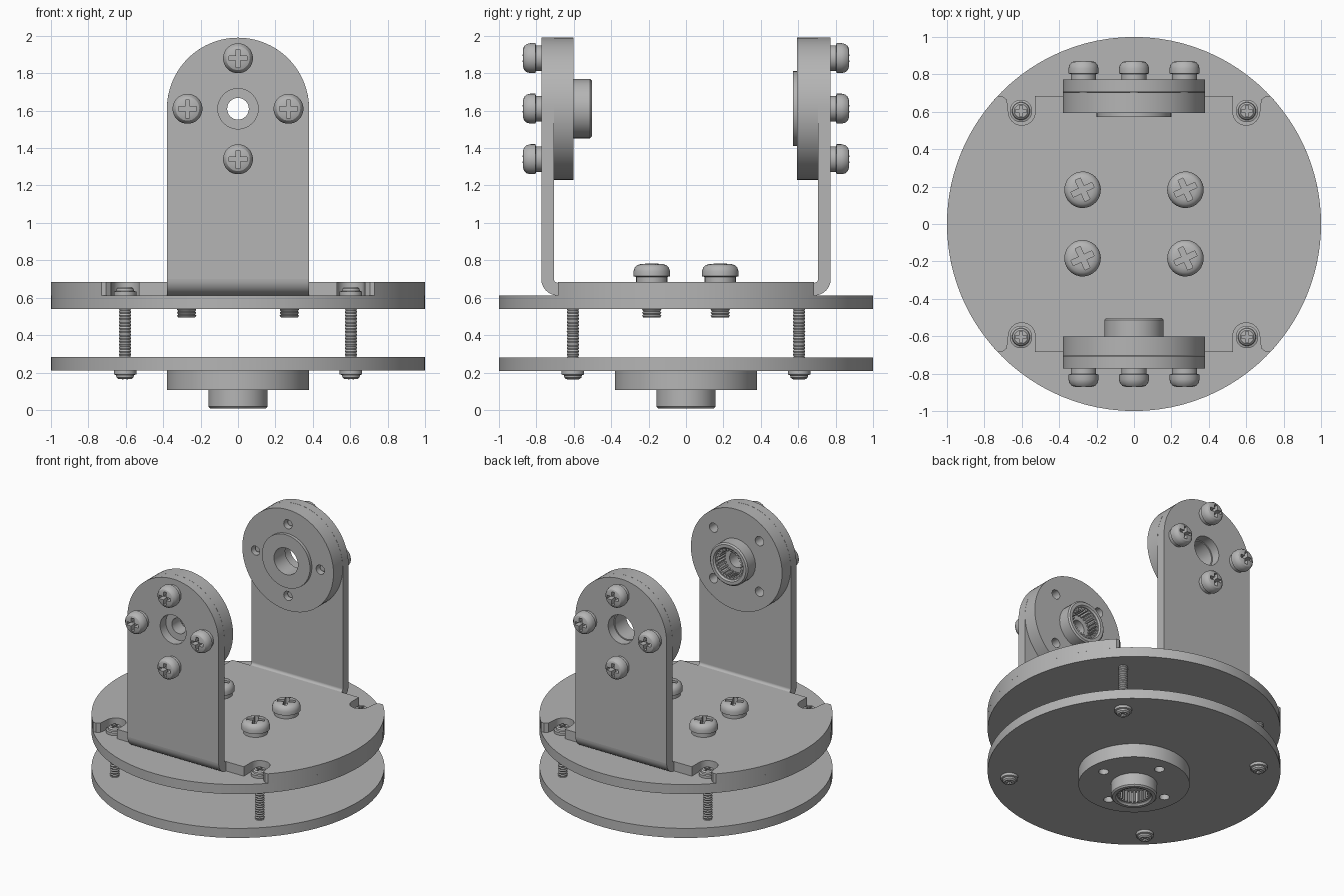
import bpy, bmesh
from math import pi, sin, cos, radians, asin
from mathutils import Matrix, Vector

cube = bpy.data.objects.get("Cube")
if cube:
    bpy.data.objects.remove(cube)

grey = bpy.data.materials.new("plain_grey")
grey.use_nodes = True
COLOUR = (0.46, 0.46, 0.46, 1)
grey.diffuse_color = COLOUR
grey.node_tree.nodes["Principled BSDF"].inputs["Base Color"].default_value = COLOUR
parts = []


def T(x, y, z):
    return Matrix.Translation((x, y, z))


def R(deg, axis):
    return Matrix.Rotation(radians(deg), 4, axis)


FRONT = R(90, 'X')                      # local z points out of the front
BACK = R(180, 'Z') @ FRONT
SECTION = Matrix(((0, 0, 1, 0), (1, 0, 0, 0), (0, 1, 0, 0), (0, 0, 0, 1)))


def add(name, mesh, matrix=Matrix()):
    ob = bpy.data.objects.new(name, mesh)
    bpy.context.collection.objects.link(ob)
    ob.matrix_world = matrix
    if not mesh.materials:
        mesh.materials.append(grey)
    parts.append(ob)
    return ob


def tidy(bm, name):
    bmesh.ops.remove_doubles(bm, verts=bm.verts, dist=1e-5)
    bmesh.ops.recalc_face_normals(bm, faces=bm.faces)
    mesh = bpy.data.meshes.new(name)
    bm.to_mesh(mesh)
    bm.free()
    return mesh


def evaluated(ob):
    graph = bpy.context.evaluated_depsgraph_get()
    return bpy.data.meshes.new_from_object(ob.evaluated_get(graph))


def arc(cx, cy, r, a0, a1, n=16):
    steps = [radians(a0 + (a1 - a0) * i / n) for i in range(n + 1)]
    return [(cx + r * cos(a), cy + r * sin(a)) for a in steps]


def circle(r, cx=0, cy=0, n=32):
    return arc(cx, cy, r, 0, 360, n)[:-1]


def plate_mesh(name, outlines, z0, z1):
    """Flat plate; outlines after the first are holes."""
    curve = bpy.data.curves.new(name, 'CURVE')
    curve.dimensions, curve.fill_mode = '2D', 'BOTH'
    curve.extrude = (z1 - z0) / 2
    for pts in outlines:
        spline = curve.splines.new('POLY')
        spline.points.add(len(pts) - 1)
        for p, (x, y) in zip(spline.points, pts):
            p.co = (x, y, 0, 1)
        spline.use_cyclic_u = True
    ob = bpy.data.objects.new(name, curve)
    bpy.context.collection.objects.link(ob)
    bm = bmesh.new()
    bm.from_mesh(evaluated(ob))
    bpy.data.objects.remove(ob)
    bmesh.ops.translate(bm, verts=bm.verts, vec=(0, 0, (z0 + z1) / 2))
    return tidy(bm, name)


def lathe(name, profile, n=32):
    bm = bmesh.new()
    verts = [bm.verts.new((r, 0, z)) for r, z in profile]
    edges = [bm.edges.new(pair) for pair in zip(verts, verts[1:])]
    bmesh.ops.spin(bm, geom=verts + edges, cent=(0, 0, 0), axis=(0, 0, 1),
                   angle=2 * pi, steps=n)
    return tidy(bm, name)


def thread(name, r, z0, z1, pitch=0.017):
    count = round((z1 - z0) / pitch)
    profile = [(0, z0)]
    for i in range(count):
        z = z0 + (z1 - z0) * i / count
        profile += [(r * 0.86, z), (r, z + pitch / 2)]
    return lathe(name, profile + [(r * 0.86, z1), (0, z1)], 20)


def screw_head(name, profile, arm, width, floor):
    """Turned head with a cross recess."""
    head = add(name, lathe(name, profile))
    bm = bmesh.new()
    a, w = arm, width / 2
    cross = [(a, -w), (a, w), (w, w), (w, a), (-w, a), (-w, w),
             (-a, w), (-a, -w), (-w, -w), (-w, -a), (w, -a), (w, -w)]
    bottom = bm.faces.new([bm.verts.new((x, y, floor)) for x, y in cross])
    top = bmesh.ops.extrude_face_region(bm, geom=[bottom])["geom"]
    bmesh.ops.translate(bm, vec=(0, 0, 0.2),
                        verts=[g for g in top if isinstance(g, bmesh.types.BMVert)])
    cutter = bpy.data.objects.new("cross_cutter", tidy(bm, "cross_cutter"))
    cutter.hide_render = True
    bpy.context.collection.objects.link(cutter)
    mod = head.modifiers.new("recess", 'BOOLEAN')
    mod.operation, mod.object, mod.solver = 'DIFFERENCE', cutter, 'EXACT'
    mesh = evaluated(head)
    parts.remove(head)
    bpy.data.objects.remove(head)
    bpy.data.objects.remove(cutter)
    return mesh


# Round base plates
add("lower_disc", plate_mesh("lower_disc", [circle(1, n=96)], 0.21, 0.282))
add("upper_disc", plate_mesh("upper_disc", [circle(1, n=96)], 0.54, 0.612))

# Bracket floor with screw notches, one quarter mirrored to four
EDGE = 0.685
quarter = arc(0, 0, 1, 0, math_deg := asin(EDGE) * 180 / pi, 14)
quarter += [(0.705, EDGE), (0.68, 0.665)] + arc(0.6, 0.6, 0.072, 0, -180) + [(0.528, EDGE)]
half = quarter + [(-x, y) for x, y in reversed(quarter[1:])] + [(-1, 0)]
floor = half + [(x, -y) for x, y in reversed(half[1:-1])]
floor = [p for i, p in enumerate(floor) if (Vector(p) - Vector(floor[i - 1])).length > 1e-4]
add("bracket_floor", plate_mesh("bracket_floor", [floor], 0.612, 0.683))

# Bracket arms with bent feet
PIVOT, HALF_W, BOLT = 1.61, 0.38, 0.27
arm = [(-HALF_W, 0.7), (HALF_W, 0.7)] + arc(0, PIVOT, HALF_W, 0, 180, 40)
arm_mesh = plate_mesh("arm", [arm, circle(0.108, 0, PIVOT)], 0.705, 0.773)
bend = arc(-EDGE, 0.7, 0.088, 180, 270, 10) + arc(-EDGE, 0.7, 0.02, 270, 180, 10)
bend_mesh = plate_mesh("bend", [bend], -HALF_W, HALF_W)
for side, m, turn in (("front", FRONT, Matrix()), ("back", BACK, R(180, 'Z'))):
    add(side + "_arm", arm_mesh, m)
    add(side + "_arm_bend", bend_mesh, turn @ SECTION)

# Servo horns: drilled disc, hub and toothed bore
bolt_holes = [circle(0.035, BOLT * cos(a), BOLT * sin(a), 16)
              for a in (0, pi / 2, pi, 3 * pi / 2)]
horn_disc = plate_mesh("horn_disc", [circle(HALF_W, n=64), circle(0.058)] + bolt_holes, 0, 0.103)
hub = lathe("horn_hub", [(0.12, 0.103), (0.158, 0.103), (0.158, 0.192), (0.148, 0.202),
                         (0.125, 0.202), (0.115, 0.19), (0.115, 0.103)], 48)
TEETH = 24
teeth = []
for i in range(TEETH):
    for f, r in ((0, 0.108), (0.4, 0.108), (0.5, 0.092), (0.9, 0.092)):
        a = 2 * pi * (i + f) / TEETH
        teeth.append((r * cos(a), r * sin(a)))
bore = plate_mesh("horn_teeth", [circle(0.117, n=48), teeth], 0.103, 0.185)
for side, m in (("lower", T(0, 0, 0.21) @ R(180, 'X')),
                ("front", T(0, -0.704, PIVOT) @ R(-90, 'X') @ R(45, 'Z'))):
    add(side + "_horn_disc", horn_disc, m)
    add(side + "_horn_hub", hub, m)
    add(side + "_horn_teeth", bore, m)

# Idler bearing on the back arm
m = T(0, 0.704, PIVOT) @ R(90, 'X')
add("bearing_disc", plate_mesh("bearing_disc", [circle(HALF_W, n=64), circle(0.1)] + bolt_holes,
                               0, 0.11), m)
add("bearing_collar", plate_mesh("bearing_collar", [circle(0.2, n=48), circle(0.1)], 0.11, 0.133), m)

# Pan screws on both arms
pan = [(0, 0), (0.068, 0), (0.068, 0.028), (0.08, 0.032), (0.08, 0.058), (0.075, 0.078),
       (0.063, 0.092), (0.045, 0.098), (0, 0.1)]
pan_mesh = screw_head("pan_head", pan, 0.048, 0.024, 0.05)
pin = thread("screw_shank", 0.026, -0.15, 0)
for side, base in (("front", FRONT), ("back", BACK)):
    for i in range(4):
        a = i * pi / 2
        spot = base @ T(BOLT * cos(a), PIVOT + BOLT * sin(a), 0.773)
        add(f"{side}_arm_screw_{i}", pan_mesh, spot)
        if side == "back":
            add(f"back_arm_shank_{i}", pin, spot)

# Larger screws through the floor, small screws and posts at the corners
big_mesh = screw_head("floor_head", [(r * 1.22, z) for r, z in pan], 0.062, 0.03, 0.05)
tip = thread("floor_screw_tip", 0.052, 0.495, 0.56)
small = [(0, 0), (0.06, 0), (0.06, 0.02), (0.048, 0.024), (0.046, 0.036),
         (0.036, 0.045), (0, 0.047)]
small_mesh = screw_head("corner_head", small, 0.03, 0.014, 0.025)
post = thread("corner_post", 0.033, 0.27, 0.55)
for x, y in ((1, 1), (-1, 1), (-1, -1), (1, -1)):
    add("floor_screw", big_mesh, T(0.275 * x, 0.183 * y, 0.683) @ R(25, 'Z'))
    add("floor_screw_tip", tip, T(0.275 * x, 0.183 * y, 0))
    add("corner_post", post, T(0.604 * x, 0.604 * y, 0))
    add("corner_screw_top", small_mesh, T(0.604 * x, 0.604 * y, 0.612))
    add("corner_screw_bottom", small_mesh, T(0.604 * x, 0.604 * y, 0.21) @ R(180, 'X'))

# Smooth shading on the round walls, sharp edges kept
bpy.ops.object.select_all(action='DESELECT')
for ob in parts:
    ob.select_set(True)
bpy.context.view_layer.objects.active = parts[0]
bpy.ops.object.shade_smooth_by_angle(angle=radians(30))
